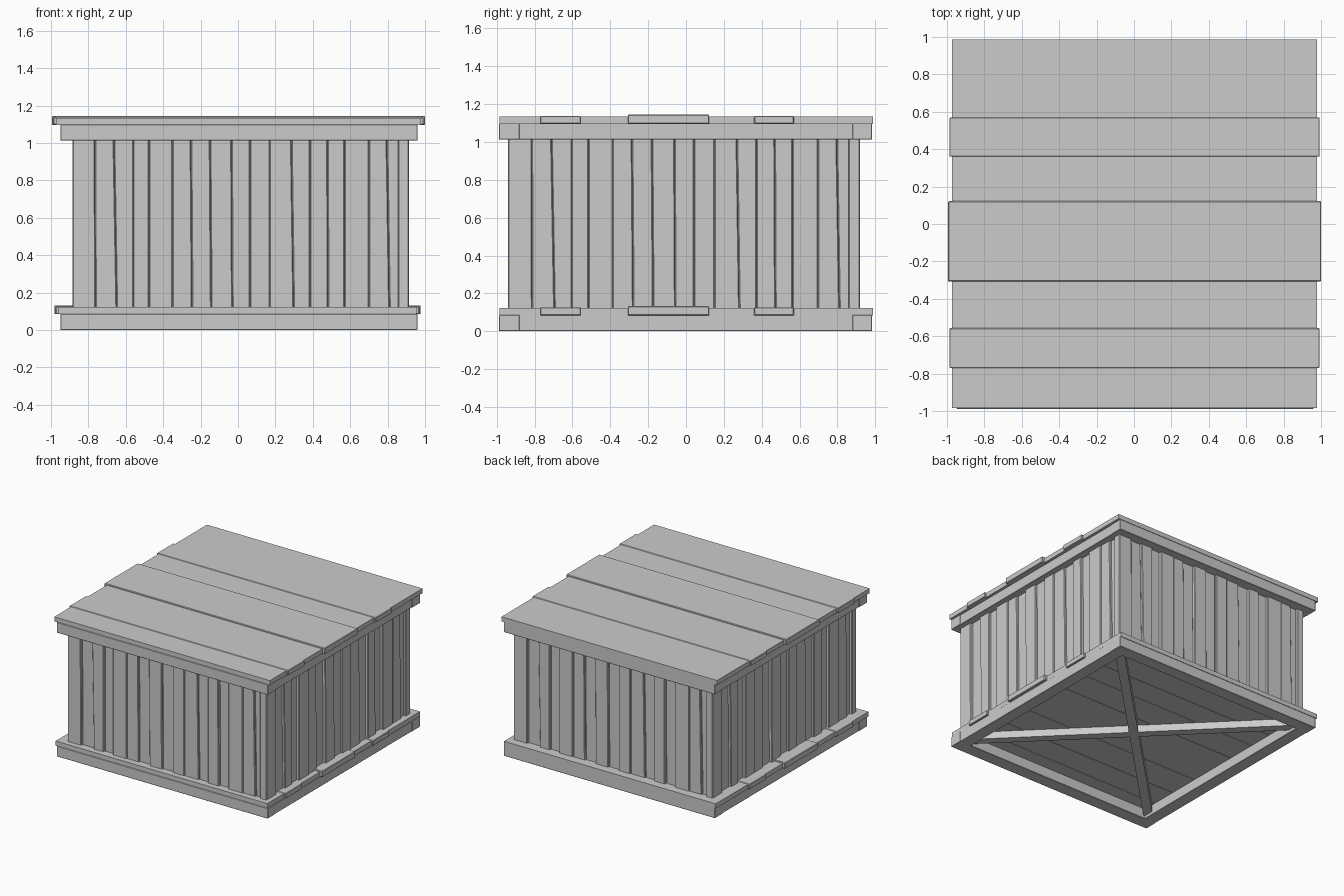
import bpy, bmesh, math
from mathutils import Matrix, Vector

if "Cube" in bpy.data.objects:
    bpy.data.objects.remove(bpy.data.objects["Cube"])


def prism(name, bottom, top, z0, z1, bevel=0.0, matrix=None, vertical_only=False):
    """Flat-faced board between a bottom and a top four-sided outline."""
    bm = bmesh.new()
    lo = [bm.verts.new((x, y, z0)) for x, y in bottom]
    hi = [bm.verts.new((x, y, z1)) for x, y in top]
    bm.faces.new(lo[::-1])
    bm.faces.new(hi)
    for i in range(4):
        j = (i + 1) % 4
        bm.faces.new((lo[i], lo[j], hi[j], hi[i]))
    if bevel:
        edges = [e for e in bm.edges if not vertical_only
                 or abs(e.verts[0].co.z - e.verts[1].co.z) > 0.5]
        bmesh.ops.bevel(bm, geom=edges, offset=bevel, segments=1, affect='EDGES')
    if matrix:
        bm.transform(matrix)
    bmesh.ops.recalc_face_normals(bm, faces=bm.faces)
    mesh = bpy.data.meshes.new(name)
    bm.to_mesh(mesh)
    bm.free()
    obj = bpy.data.objects.new(name, mesh)
    bpy.context.collection.objects.link(obj)
    return obj


def rect(x0, x1, y0, y1):
    return [(x0, y0), (x1, y0), (x1, y1), (x0, y1)]


def board(name, x0, x1, y0, y1, z0, z1, bevel=0.0, matrix=None):
    r = rect(x0, x1, y0, y1)
    return prism(name, r, r, z0, z1, bevel, matrix)


# Deck boards: y start, y end, extra overhang, extra height
DECK = [(-0.985, -0.77, 0, 0), (-0.77, -0.557, 0.015, 0.004),
        (-0.557, -0.307, 0, 0), (-0.307, 0.122, 0.022, 0.010),
        (0.122, 0.36, 0, 0), (0.36, 0.57, 0.015, 0.004), (0.57, 0.987, 0, 0)]


def deck(prefix, z, x0, x1):
    # Planking across the frame
    for i, (y0, y1, out, up) in enumerate(DECK):
        board(f"{prefix}_board_{i + 1}", x0 - out, x1 + out, y0, y1,
              z + 0.084, z + 0.122 + up, 0.004 if out else 0)
    # Perimeter frame
    board(prefix + "_front_beam", -0.95, 0.96, -0.988, -0.88, z, z + 0.086, 0.003)
    board(prefix + "_back_beam", -0.95, 0.96, 0.88, 0.984, z, z + 0.086, 0.003)
    board(prefix + "_left_beam", -0.947, -0.845, -0.90, 0.90, z, z + 0.085, 0.003)
    board(prefix + "_right_beam", 0.855, 0.957, -0.90, 0.90, z, z + 0.085, 0.003)
    # Crossed diagonal braces
    for name, angle in (("brace_a", 45), ("brace_b", -45)):
        m = Matrix.Rotation(math.radians(angle), 4, 'Z')
        board(f"{prefix}_{name}", -1.25, 1.25, -0.035, 0.035,
              z + 0.025, z + 0.086, 0, m)


deck("base", 0.0, -0.96, 0.955)
deck("lid", 1.012, -0.972, 0.978)

# Wall seams: bottom position, top position
SEAMS = [(-0.90, -0.90), (-0.762, -0.765), (-0.648, -0.665), (-0.56, -0.56),
         (-0.475, -0.475), (-0.35, -0.35), (-0.245, -0.252), (-0.143, -0.15),
         (-0.03, -0.035), (0.065, 0.065), (0.17, 0.17), (0.298, 0.284),
         (0.385, 0.385), (0.482, 0.478), (0.57, 0.57), (0.70, 0.70),
         (0.81, 0.795), (0.90, 0.90)]
RECESS = [0.0, 0.018, 0.002, 0.02, 0.0, 0.006, 0.02, 0.0, 0.015,
          0.0, 0.006, 0.018, 0.0, 0.02, 0.0, 0.006, 0.02]

# Four identical vertical-plank walls around the crate
for k, side in enumerate(("front", "right", "back", "left")):
    face = 0.93 if k % 2 == 0 else 0.90
    stretch = 1.0 if k % 2 == 0 else 1.033
    centre = Vector((0.015, -0.01, 0))
    m = Matrix.Translation(centre) @ Matrix.Rotation(k * math.pi / 2, 4, 'Z')
    for i, depth in enumerate(RECESS):
        (a0, a1), (b0, b1) = SEAMS[i], SEAMS[i + 1]
        shift = -0.015 if -0.89 < a0 else 0.0
        end = -0.015 if b0 < 0.89 else 0.0
        a0, a1 = (a0 + shift) * stretch, (a1 + shift) * stretch
        b0, b1 = (b0 + end) * stretch, (b1 + end) * stretch
        front, back = -face + depth, -face + 0.06
        prism(f"{side}_wall_plank_{i + 1}", rect(a0, b0, front, back),
              rect(a1, b1, front, back), 0.10, 1.09, 0.005, m, True)
